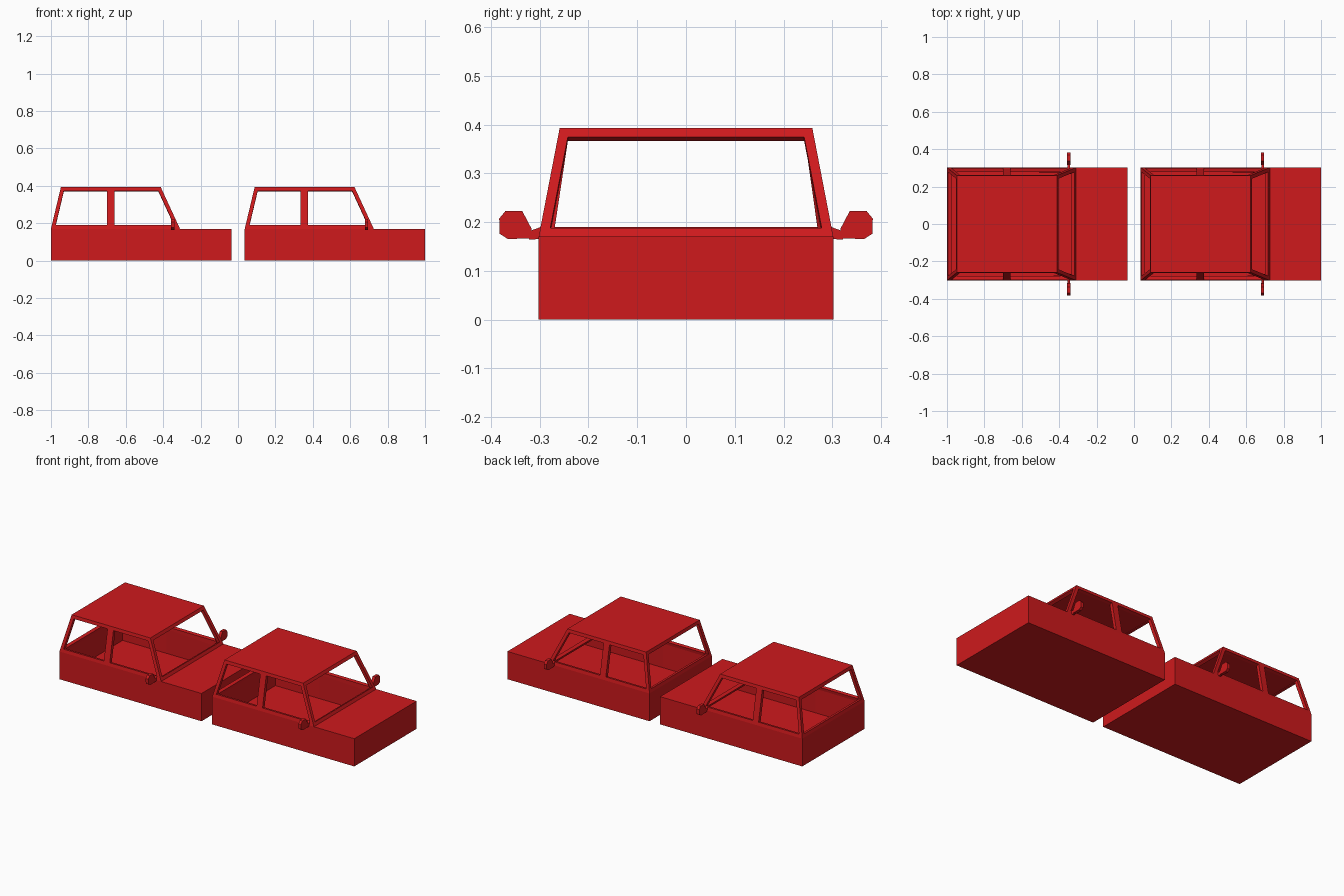
import bpy, bmesh

if "Cube" in bpy.data.objects:
    bpy.data.objects.remove(bpy.data.objects["Cube"])

red = bpy.data.materials.new("red_paint")
red.diffuse_color = (0.62, 0.01, 0.012, 1)
red.use_nodes = True
red.node_tree.nodes["Principled BSDF"].inputs["Base Color"].default_value = red.diffuse_color


def make_object(name, bm, x):
    mesh = bpy.data.meshes.new(name)
    bm.to_mesh(mesh)
    bm.free()
    mesh.materials.append(red)
    ob = bpy.data.objects.new(name, mesh)
    ob.location.x = x
    bpy.context.collection.objects.link(ob)
    return ob


def car_body(name, x):
    # Stations along the car: floor, belt line and roof (x, half width, z)
    xs = [-0.482, -0.163, 0.208, 0.482]
    rows = [[(px, 0.302, 0.0) for px in xs],
            [(px, 0.302, 0.17) for px in xs],
            [(px, 0.259, 0.393) for px in (-0.429, -0.163, 0.105)]]
    bm = bmesh.new()
    v = {}
    for r, row in enumerate(rows):
        for c, (px, w, z) in enumerate(row):
            for s in (-1, 1):
                v[r, c, s] = bm.verts.new((px, s * w, z))

    def quad(*keys):
        return bm.faces.new([v[k] for k in keys])

    def across(a, b):
        return quad((*a, -1), (*b, -1), (*b, 1), (*a, 1))

    # Lower tub, bonnet and roof
    for c in range(3):
        across((0, c), (0, c + 1))
        for s in (-1, 1):
            quad((0, c, s), (0, c + 1, s), (1, c + 1, s), (1, c, s))
    for a, b in [((0, 0), (1, 0)), ((0, 3), (1, 3)), ((1, 2), (1, 3)),
                 ((2, 0), (2, 1)), ((2, 1), (2, 2))]:
        across(a, b)
    # Glazed faces: rear, windscreen and two windows per side
    windows = [across((1, 0), (2, 0)), across((1, 2), (2, 2))]
    for c in range(2):
        for s in (-1, 1):
            windows.append(quad((1, c, s), (1, c + 1, s), (2, c + 1, s), (2, c, s)))
    bmesh.ops.recalc_face_normals(bm, faces=bm.faces[:])
    bmesh.ops.inset_individual(bm, faces=windows, thickness=0.02, use_even_offset=True)
    bmesh.ops.delete(bm, geom=windows, context='FACES')
    ob = make_object(name, bm, x)
    # Sheet thickness, inwards
    mod = ob.modifiers.new("thickness", 'SOLIDIFY')
    mod.thickness = 0.02
    mod.offset = -1
    mod.use_even_offset = True


def prism(name, outline, x0, x1, side, x):
    bm = bmesh.new()
    face = bm.faces.new([bm.verts.new((x0, side * y, z)) for y, z in outline])
    ext = bmesh.ops.extrude_face_region(bm, geom=[face])
    verts = [g for g in ext["geom"] if isinstance(g, bmesh.types.BMVert)]
    bmesh.ops.translate(bm, verts=verts, vec=(x1 - x0, 0, 0))
    bmesh.ops.recalc_face_normals(bm, faces=bm.faces[:])
    make_object(name, bm, x)


# Wing mirror outlines (y, z)
HEAD = [(0.316, 0.167), (0.365, 0.165), (0.382, 0.176), (0.383, 0.207),
        (0.37, 0.223), (0.336, 0.223), (0.317, 0.187)]
STEM = [(0.292, 0.172), (0.304, 0.165), (0.322, 0.164), (0.322, 0.181), (0.292, 0.192)]

for label, cx in (("left", -0.518), ("right", 0.518)):
    car_body(label + "_car_body", cx)
    for side, side_name in ((-1, "near"), (1, "far")):
        prism(f"{label}_car_{side_name}_mirror", HEAD, 0.16, 0.178, side, cx)
        prism(f"{label}_car_{side_name}_mirror_stem", STEM, 0.163, 0.176, side, cx)
